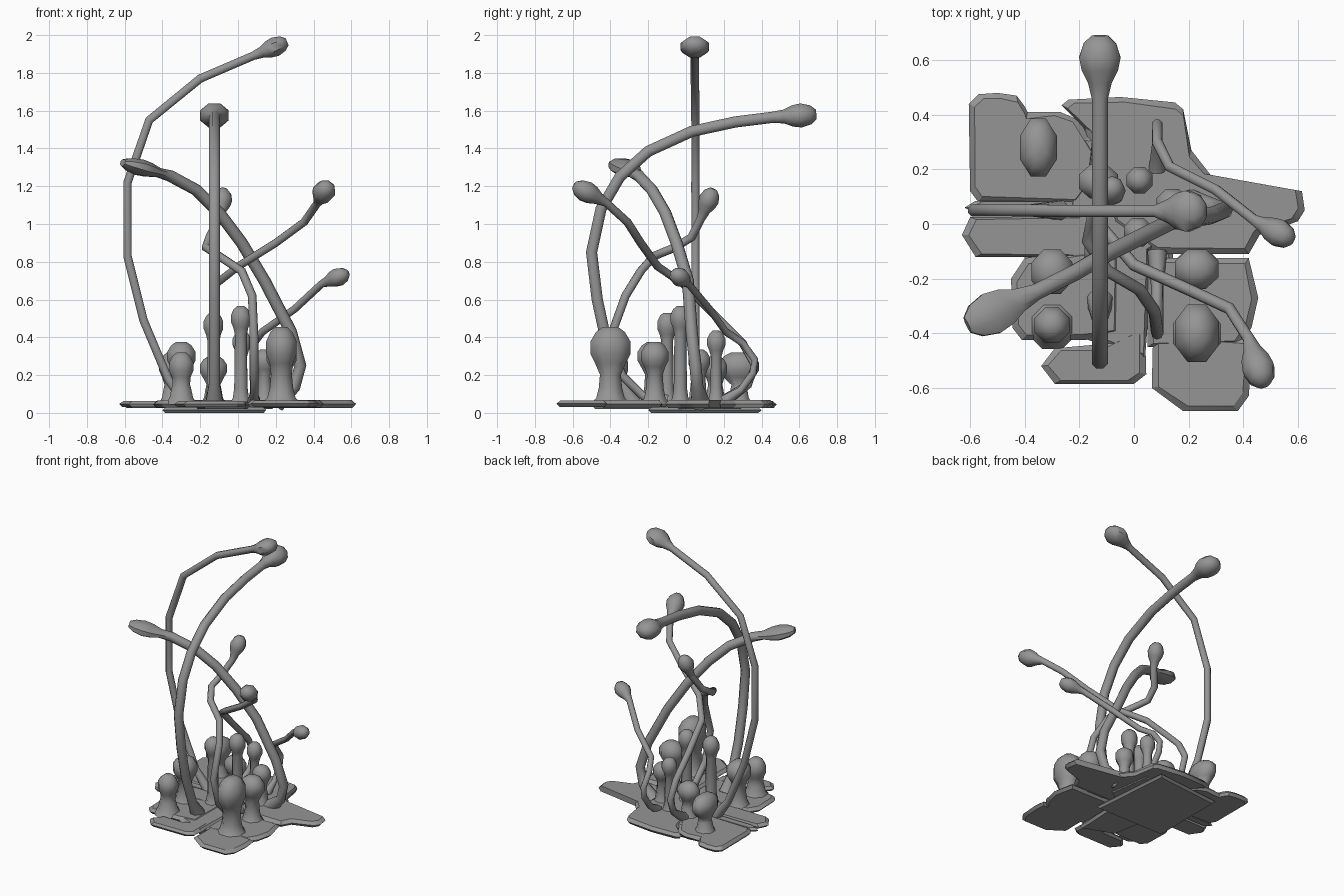
import bpy, bmesh, math
from mathutils import Vector, Matrix

if "Cube" in bpy.data.objects:
    bpy.data.objects.remove(bpy.data.objects["Cube"])

grey = bpy.data.materials.new("stone grey")
grey.diffuse_color = (0.3, 0.3, 0.3, 1)
grey.use_nodes = True
grey.node_tree.nodes["Principled BSDF"].inputs["Base Color"].default_value = grey.diffuse_color


def finish(bm, name, angle=50):
    bmesh.ops.recalc_face_normals(bm, faces=bm.faces)
    mesh = bpy.data.meshes.new(name)
    bm.to_mesh(mesh)
    bm.free()
    mesh.materials.append(grey)
    obj = bpy.data.objects.new(name, mesh)
    bpy.context.collection.objects.link(obj)
    bpy.ops.object.select_all(action='DESELECT')
    obj.select_set(True)
    bpy.context.view_layer.objects.active = obj
    bpy.ops.object.shade_smooth_by_angle(angle=math.radians(angle))
    return obj


def sweep(name, rings, sides=8):
    """Skin rings of (centre, radius across, radius up) from base to tip."""
    bm = bmesh.new()
    pts = [Vector(r[0]) for r in rings]
    n = len(pts)
    tans = [(pts[min(i + 1, n - 1)] - pts[max(i - 1, 0)]).normalized() for i in range(n)]
    side = tans[-1].cross(Vector((0, 0, 1)))
    side = side.normalized() if side.length > 0.05 else Vector((1, 0, 0))
    loops = []
    for i in reversed(range(n)):
        side = (side - tans[i] * side.dot(tans[i])).normalized()
        up = side.cross(tans[i])
        loop = []
        for k in range(sides):
            a = 2 * math.pi * (k + 0.5) / sides
            loop.append(bm.verts.new(pts[i] + side * math.cos(a) * rings[i][1]
                                     + up * math.sin(a) * rings[i][2]))
        loops.append(loop)
    for a, b in zip(loops, loops[1:]):
        for k in range(sides):
            j = (k + 1) % sides
            bm.faces.new((a[k], a[j], b[j], b[k]))
    bm.faces.new(loops[0])
    bm.faces.new(loops[-1])
    return finish(bm, name)


HEAD = [(0.25, 0.62), (0.45, 0.95), (0.65, 1.08), (0.87, 0.85), (1.0, 0.42)]


def tall_stalk(name, path, tip, r0, r1, wide, high):
    """Curved stalk ending in a swollen head between the last path point and tip."""
    n = len(path)
    rings = []
    for i, p in enumerate(path):
        r = r0 + (r1 - r0) * i / (n - 1)
        if i == 0:
            r *= 1.6
        rings.append((p, r, r))
    neck, tip = Vector(path[-1]), Vector(tip)
    for t, k in HEAD:
        rings.append((neck.lerp(tip, t), max(wide * k, r1 * 0.6), max(high * k, r1 * 0.6)))
    sweep(name, rings)


def short_bulb(name, x, y, top, stem, rx, ry, rz):
    """Upright stem with a flared foot and a rounded head."""
    c = top - rz
    rings = [((x, y, 0.045), stem * 1.9, stem * 1.9), ((x, y, 0.08), stem * 1.35, stem * 1.35),
             ((x, y, 0.13), stem * 1.12, stem * 1.12),
             ((x, y, c - rz * 1.3), stem, stem)]
    for t, k in [(-0.75, 0.8), (-0.3, 1.04), (0.3, 1.04), (0.75, 0.76), (1, 0.4)]:
        rings.append(((x, y, c + rz * t), rx * k, ry * k))
    sweep(name, rings)


def plate(name, outline, low, high):
    """Thin slab with softened rim."""
    bm = bmesh.new()
    cx = sum(p[0] for p in outline) / len(outline)
    cy = sum(p[1] for p in outline) / len(outline)
    mid = (low + high) / 2
    loops = []
    for z, inset in ((low, 0.02), (mid, 0), (high, 0.025)):
        loop = []
        for x, y in outline:
            d = Vector((cx - x, cy - y, 0)).normalized() * inset
            loop.append(bm.verts.new((x + d.x, y + d.y, z)))
        loops.append(loop)
    n = len(outline)
    for a, b in zip(loops, loops[1:]):
        for k in range(n):
            j = (k + 1) % n
            bm.faces.new((a[k], a[j], b[j], b[k]))
    bm.faces.new(loops[0])
    bm.faces.new(loops[-1])
    finish(bm, name, 30)


# Lobed base
plate("back_left_lobe", [(-.2, .07), (-.57, .08), (-.6, .12), (-.605, .44), (-.57, .475), (-.5, .48),
      (-.43, .47), (-.4, .43), (-.39, .41), (-.27, .41), (-.2, .38), (-.1, .2)], .025, .063)
plate("left_lobe", [(-.1, .03), (-.6, .025), (-.63, -.04), (-.58, -.12), (-.15, -.12)], .03, .064)
plate("left_strip", [(-.1, .085), (-.58, .085), (-.62, .06), (-.58, .035), (-.1, .03)], .031, .058)
plate("front_left_lobe", [(-.05, -.08), (-.4, -.125), (-.45, -.2), (-.445, -.38), (-.41, -.425),
      (-.18, -.425), (-.05, -.4)], .028, .065)
plate("front_lobe", [(.04, -.38), (-.12, -.44), (-.29, -.455), (-.34, -.52), (-.29, -.585),
      (.0, -.585), (.045, -.55)], .03, .062)
plate("front_right_lobe", [(.07, -.4), (.065, -.6), (.18, -.685), (.38, -.685), (.42, -.63),
      (.43, -.5), (.42, -.42)], .032, .066)
plate("right_lobe", [(.05, -.125), (.42, -.125), (.455, -.27), (.43, -.38), (.38, -.45),
      (.05, -.45)], .029, .067)
plate("back_right_lobe", [(.08, -.11), (.42, -.11), (.46, -.04), (.6, .01), (.625, .05), (.615, .12),
      (.28, .18), (.21, .27), (.18, .42), (.15, .445), (-.05, .465), (-.24, .455), (-.265, .435),
      (-.18, .35), (-.08, .0)], .027, .068)
plate("centre_base", [(-.25, -.1), (-.18, -.42), (.04, -.5), (.07, -.1), (.2, .0), (.15, .3),
      (-.2, .33), (-.25, .05)], .02, .061)

# Tall curved stalks
tall_stalk("highest_stalk", [(-.27, .05, .05), (-.37, .05, .18), (-.5, .05, .49), (-.585, .05, .83),
           (-.585, .05, 1.22), (-.47, .05, 1.55), (-.2, .047, 1.77), (.08, .047, 1.89)],
           (.26, .047, 1.965), .024, .024, .075, .052)
tall_stalk("backward_stalk", [(-.125, -.28, .05), (-.125, -.34, .15), (-.125, -.42, .37),
           (-.125, -.47, .6), (-.125, -.5, .85), (-.125, -.45, 1.08), (-.125, -.35, 1.25),
           (-.125, -.2, 1.385), (-.125, .03, 1.49), (-.125, .26, 1.54), (-.125, .46, 1.565)],
           (-.125, .69, 1.58), .032, .032, .076, .064)
tall_stalk("left_leaning_stalk", [(.2, .08, .05), (.3, .06, .14), (.33, .05, .25), (.28, .03, .43),
           (.14, .01, .7), (.02, -.05, .9), (-.1, -.11, 1.06), (-.22, -.18, 1.18),
           (-.36, -.25, 1.255)], (-.61, -.37, 1.325), .032, .032, .078, .042)
tall_stalk("forward_right_stalk", [(-.13, .2, .06), (-.13, .33, .15), (-.13, .365, .25),
           (-.13, .3, .37), (-.13, .16, .51), (-.12, -.01, .68), (.0, -.15, .775), (.2, -.24, .9),
           (.35, -.31, 1.01), (.42, -.42, 1.11)], (.475, -.59, 1.205), .022, .022, .058, .054)
tall_stalk("low_right_stalk", [(.085, .2, .06), (.085, .29, .12), (.085, .355, .21), (.085, .365, .28),
           (.085, .3, .37), (.13, .21, .43), (.3, .125, .55), (.44, .015, .68)],
           (.58, -.06, .74), .02, .02, .05, .046)
tall_stalk("crooked_stalk", [(.085, -.1, .06), (.085, -.23, .09), (.085, -.34, .2), (.085, -.4, .4),
           (.075, -.32, .62), (.02, -.24, .75), (-.1, -.17, .83), (-.17, -.06, .875),
           (-.15, .03, .93), (-.1, .08, 1.03)], (-.075, .145, 1.185), .023, .023, .05, .05)

# Short bulbs: name, x, y, top, stem radius, head radii
for b in [("front_right_bulb", .23, -.4, .455, .06, .084, .11, .11),
          ("right_bulb", .23, -.165, .375, .045, .083, .075, .075),
          ("left_bulb", -.3, -.175, .375, .045, .078, .085, .075),
          ("front_left_bulb", -.3, -.37, .32, .05, .066, .066, .075),
          ("back_left_bulb", -.35, .28, .32, .042, .07, .11, .075),
          ("centre_bulb", .015, -.03, .565, .034, .054, .054, .065),
          ("centre_left_bulb", -.13, -.1, .53, .034, .054, .054, .065),
          ("back_bulb", .02, .16, .435, .03, .05, .05, .06),
          ("back_centre_bulb", -.13, .155, .3, .04, .075, .065, .065),
          ("centre_right_bulb", .14, .07, .335, .035, .06, .06, .06)]:
    short_bulb(*b)

# Shallow keel under the base
plate("base_keel", [(-.4, -.2), (-.4, .35), (.1, .4), (.15, -.2)], .0, .03)
